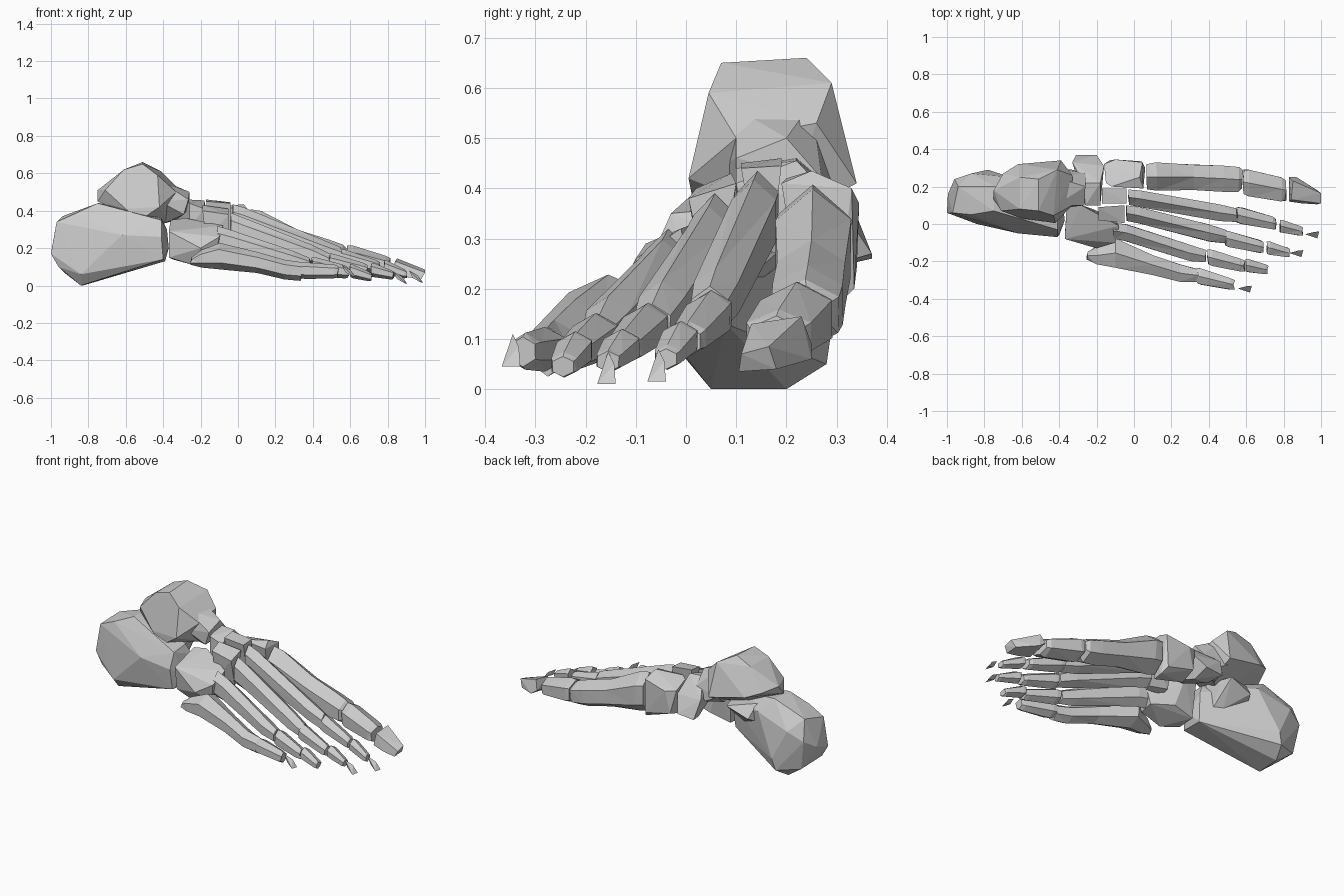
import bpy, bmesh, math, random

random.seed(4)


def finish(name, bm):
    bmesh.ops.recalc_face_normals(bm, faces=bm.faces)
    me = bpy.data.meshes.new(name)
    bm.to_mesh(me)
    bm.free()
    ob = bpy.data.objects.new(name, me)
    bpy.context.collection.objects.link(ob)
    return ob


def loft(name, sections, n=6, jitter=0.05):
    """Faceted bone through sections (x, y0, y1, z0, z1)."""
    bm = bmesh.new()
    rings = []
    angles = [2 * math.pi * (i + 0.5) / n for i in range(n)]
    my = max(abs(math.cos(a)) for a in angles)
    mz = max(abs(math.sin(a)) for a in angles)
    for x, y0, y1, z0, z1 in sections:
        ring = []
        for a in angles:
            k = 1 - random.random() * jitter
            ring.append(bm.verts.new((x + random.uniform(-.005, .005),
                                      (y0 + y1) / 2 + (y1 - y0) / 2 * math.cos(a) / my * k,
                                      (z0 + z1) / 2 + (z1 - z0) / 2 * math.sin(a) / mz * k)))
        rings.append(ring)
    for a, b in zip(rings, rings[1:]):
        for i in range(n):
            j = (i + 1) % n
            bm.faces.new((a[i], a[j], b[j], b[i]))
    bm.faces.new(rings[0])
    bm.faces.new(rings[-1])
    bmesh.ops.triangulate(bm, faces=[f for f in bm.faces if len(f.verts) == 4])
    return finish(name, bm)


def hull(name, pts):
    """Faceted bone as the convex hull of a few corner points."""
    bm = bmesh.new()
    for p in pts:
        bm.verts.new(p)
    bmesh.ops.convex_hull(bm, input=bm.verts)
    loose = [v for v in bm.verts if not v.link_faces]
    bmesh.ops.delete(bm, geom=loose, context='VERTS')
    return finish(name, bm)


def phalanx(name, a, b, wa, wb, ha, hb):
    """Short toe bone, tapering from point a to point b."""
    secs = []
    for t, s in ((0, .95), (.12, 1.05), (.9, 1), (1, .85)):
        x, y, z = (p + (q - p) * t for p, q in zip(a, b))
        w, h = (wa + (wb - wa) * t) * s, (ha + (hb - ha) * t) * s
        secs.append((x, y - w, y + w, z - h, z + h))
    return loft(name, secs)


def toe_tip(name, x, y, z):
    """Small wedge that widens forward."""
    hull(name, [(x, y, z + .035), (x + .045, y + .012, z + .01), (x + .075, y + .015, z - .03),
                (x + .065, y - .022, z - .03), (x + .02, y - .005, z - .005)])


# Heel bone: rear knob, flat outer side, narrower front end
hull("heel_bone", [(-1.0, .06, .17), (-.995, .16, .2), (-.97, .06, .34), (-.94, .2, .37),
                   (-.96, .24, .25), (-.87, .05, .385), (-.75, .07, .44), (-.74, .2, .44),
                   (-.87, .27, .3), (-.84, .05, 0), (-.83, .2, 0), (-.8, .28, .05),
                   (-.78, .29, .12), (-.84, .0, .06), (-.96, .06, .1), (-.93, .22, .07),
                   (-.62, -.05, .27), (-.6, .02, .39), (-.66, .25, .36), (-.41, -.07, .26),
                   (-.4, -.06, .14), (-.39, .08, .13), (-.38, .1, .3), (-.41, -.03, .35),
                   (-.41, .08, .36), (-.37, .02, .2)])

# Shelf on the inner side of the heel
hull("heel_shelf", [(-.62, .2, .38), (-.6, .26, .3), (-.46, .27, .35), (-.44, .2, .33),
                    (-.5, .15, .22), (-.65, .15, .25), (-.42, .1, .36), (-.45, .1, .2)])

# Ankle bone: domed body with side process, then the rounded head
hull("ankle_bone", [(-.51, .07, .65), (-.51, .24, .66), (-.61, .08, .62), (-.61, .25, .62),
                    (-.43, .045, .59), (-.41, .29, .61), (-.75, .13, .45), (-.75, .18, .51),
                    (-.7, .27, .49), (-.71, .07, .51), (-.6, .03, .41), (-.42, .005, .42),
                    (-.53, .02, .345), (-.62, .32, .46), (-.39, .34, .41), (-.33, .1, .5),
                    (-.33, .26, .53), (-.5, .12, .33), (-.38, .2, .34)])
hull("ankle_head", [(-.26, .2, .5), (-.265, .1, .46), (-.26, .27, .42), (-.29, .1, .38),
                    (-.33, .29, .35), (-.42, .08, .45), (-.42, .25, .57), (-.4, .2, .33),
                    (-.42, .3, .4), (-.42, .1, .56)])

# Boat-shaped midfoot bone
hull("navicular_bone", [(-.33, .33, .37), (-.31, .37, .26), (-.2, .37, .27), (-.16, .31, .36),
                        (-.27, .22, .46), (-.18, .22, .455), (-.26, .1, .44), (-.18, .1, .41),
                        (-.26, .1, .31), (-.18, .12, .29), (-.28, .28, .24), (-.2, .27, .24)])

# Outer midfoot block
hull("cuboid_bone", [(-.37, -.08, .29), (-.36, .09, .35), (-.28, .1, .36), (-.08, -.01, .32),
                     (-.1, -.1, .26), (-.2, -.13, .2), (-.37, -.06, .15), (-.35, .07, .14),
                     (-.24, -.07, .11), (-.1, .02, .16), (-.12, -.08, .16), (-.22, .08, .17)])

# Three wedge bones
hull("inner_wedge_bone", [(-.15, .22, .41), (-.16, .32, .38), (-.1, .345, .37), (.045, .33, .4),
                          (.03, .25, .435), (-.12, .2, .42), (.05, .19, .41), (-.13, .34, .24),
                          (.04, .335, .2), (-.14, .24, .21), (.05, .23, .165), (.06, .3, .165)])
hull("middle_wedge_bone", [(-.17, .11, .45), (-.17, .19, .46), (-.04, .11, .44), (-.04, .19, .445),
                           (-.16, .14, .27), (-.04, .14, .26), (-.16, .17, .28), (-.04, .17, .27)])
hull("outer_wedge_bone", [(-.19, .02, .4), (-.19, .09, .43), (-.05, .005, .38), (-.05, .1, .41),
                          (-.17, .03, .24), (-.05, .04, .22), (-.17, .08, .25), (-.05, .07, .23)])

# Five long bones: base, shaft, head sections
loft("long_bone_1", [(.07, .185, .32, .17, .41), (.12, .175, .33, .155, .4),
                     (.32, .18, .32, .125, .3), (.48, .17, .315, .085, .25),
                     (.56, .17, .305, .075, .22), (.58, .19, .29, .1, .2)])
loft("long_bone_2", [(-.03, .1, .185, .27, .435), (.03, .09, .18, .25, .42),
                     (.46, .015, .105, .12, .245), (.55, .01, .085, .1, .205)])
loft("long_bone_3", [(-.04, .015, .1, .22, .39), (.03, .0, .09, .2, .365),
                     (.4, -.095, 0, .1, .215), (.49, -.105, -.03, .08, .17)])
loft("long_bone_4", [(-.11, -.08, .01, .16, .32), (-.04, -.095, 0, .15, .3),
                     (.3, -.2, -.11, .075, .185), (.385, -.205, -.14, .065, .15)])
loft("long_bone_5", [(-.25, -.19, -.15, .11, .15), (-.2, -.215, -.12, .095, .19),
                     (-.1, -.235, -.075, .085, .23), (.1, -.275, -.165, .065, .18),
                     (.25, -.31, -.215, .03, .14), (.34, -.31, -.24, .025, .125)])

# Big toe
phalanx("big_toe_base", (.585, .225, .145), (.81, .18, .1), .07, .065, .075, .055)
hull("big_toe_tip", [(.83, .12, .06), (.83, .25, .09), (.84, .13, .13), (.85, .23, .145),
                     (.87, .25, .06), (.9, .11, .045), (.98, .105, .035), (1.0, .11, .07),
                     (1.0, .165, .085), (.98, .18, .04)])

# Smaller toes: base and middle bones
toes = [(2, (.55, .05, .15), (.76, .0, .095), (.78, -.01, .1), (.90, -.04, .06)),
        (3, (.49, -.075, .125), (.69, -.125, .08), (.71, -.125, .085), (.83, -.155, .055)),
        (4, (.395, -.175, .105), (.59, -.225, .07), (.6, -.22, .08), (.715, -.245, .045))]
for i, a, b, c, d in toes:
    phalanx(f"toe_{i}_base", a, b, .043, .034, .05, .035)
    phalanx(f"toe_{i}_middle", c, d, .035, .025, .038, .025)
phalanx("toe_5_base", (.335, -.275, .08), (.535, -.325, .075), .044, .03, .044, .036)

# Tiny toe tips
for i, x, y, z in ((2, .915, -.055, .045), (3, .83, -.155, .04), (5, .555, -.345, .075)):
    toe_tip(f"toe_{i}_tip", x, y, z)
